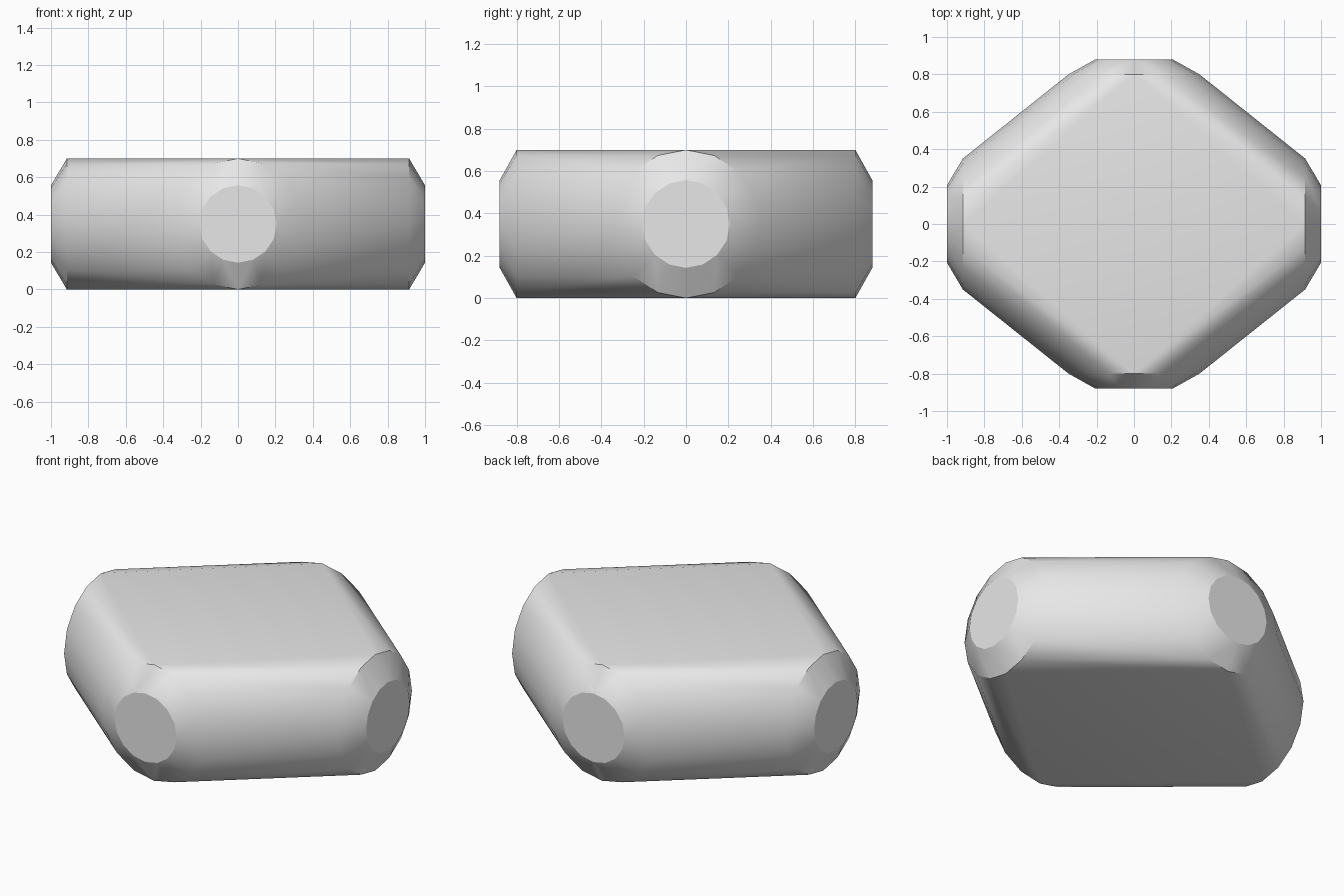
import bpy, bmesh, math

cube = bpy.data.objects.get("Cube")
if cube:
    bpy.data.objects.remove(cube, do_unlink=True)

SIDES = 16
MID_Z = 0.35

grey = bpy.data.materials.new("plain_grey")
grey.use_nodes = True
colour = (0.8, 0.8, 0.8, 1)
grey.diffuse_color = colour
grey.node_tree.nodes["Principled BSDF"].inputs["Base Color"].default_value = colour

bm = bmesh.new()


def ring(angle, distance, radius):
    """Upright ring of points facing outward along the given direction."""
    dx, dy = math.cos(angle), math.sin(angle)
    for i in range(SIDES):
        a = 2 * math.pi * i / SIDES
        across, up = radius * math.sin(a), radius * math.cos(a)
        bm.verts.new((dx * distance - dy * across,
                      dy * distance + dx * across, MID_Z + up))


# Four chamfered round corners: wide rim plus smaller end disc
for quarter in range(4):
    angle = quarter * math.pi / 2
    rim, end = ((0.915, 1.0), (0.80, 0.88))[quarter % 2]
    ring(angle, rim, 0.35)
    ring(angle, end, 0.207)

# Wrap the corners in one taut diamond-shaped shell
hull = bmesh.ops.convex_hull(bm, input=bm.verts[:])
loose = [v for v in bm.verts if not v.link_faces]
bmesh.ops.delete(bm, geom=loose, context='VERTS')
bmesh.ops.dissolve_limit(bm, angle_limit=math.radians(0.5),
                         verts=bm.verts[:], edges=bm.edges[:])
bmesh.ops.recalc_face_normals(bm, faces=bm.faces[:])

mesh = bpy.data.meshes.new("rounded_diamond_block")
bm.to_mesh(mesh)
bm.free()
mesh.materials.append(grey)
block = bpy.data.objects.new("rounded_diamond_block", mesh)
bpy.context.collection.objects.link(block)

# Smooth rounded sides, crisp end discs
bpy.ops.object.select_all(action='DESELECT')
block.select_set(True)
bpy.context.view_layer.objects.active = block
bpy.ops.object.shade_smooth_by_angle(angle=math.radians(29))
